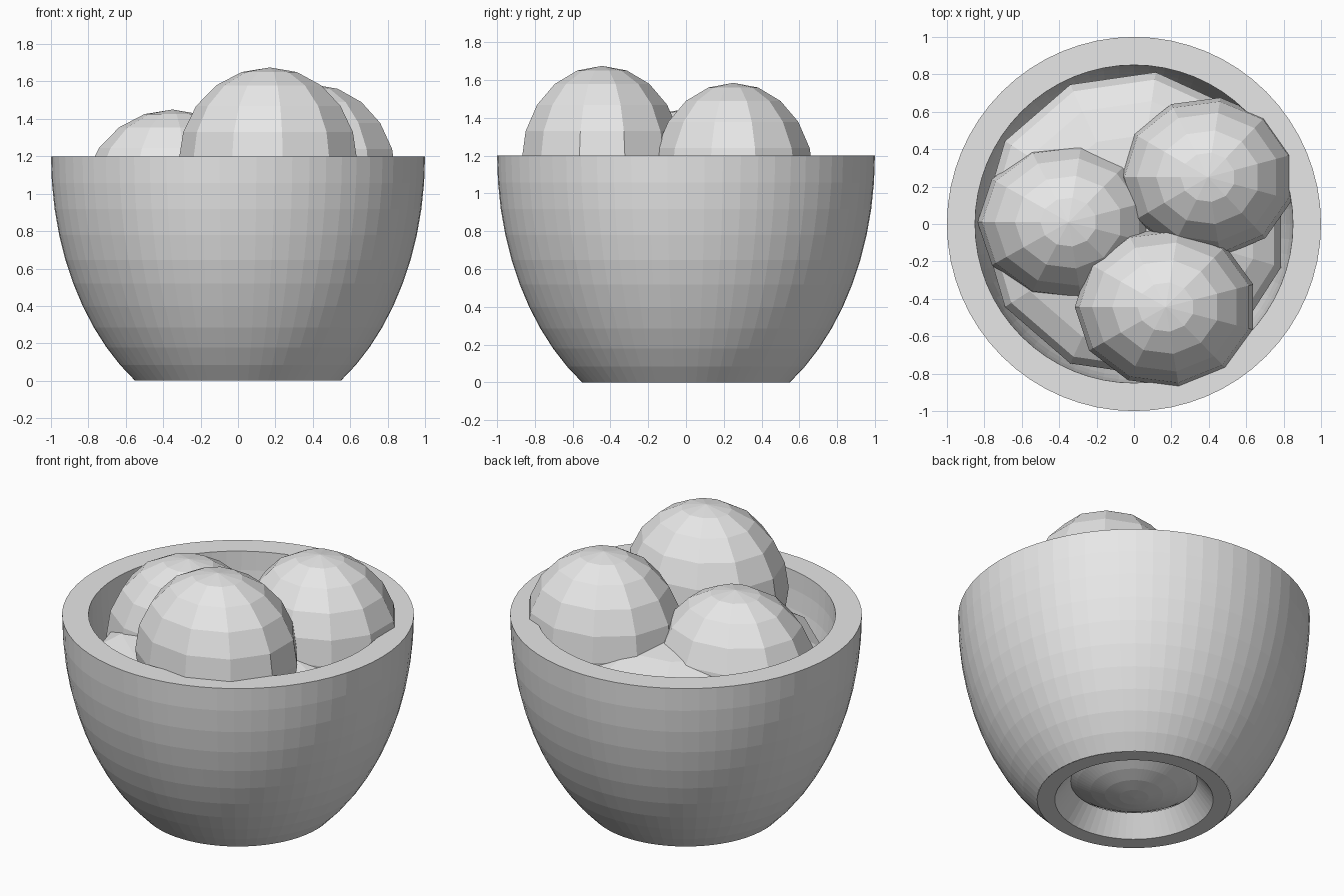
import bpy, bmesh, math
from mathutils import Matrix

if "Cube" in bpy.data.objects:
    bpy.data.objects.remove(bpy.data.objects["Cube"], do_unlink=True)

grey = bpy.data.materials.new("plain_grey")
grey.use_nodes = True
grey.diffuse_color = (0.8, 0.8, 0.8, 1)
grey.node_tree.nodes["Principled BSDF"].inputs["Base Color"].default_value = (0.8, 0.8, 0.8, 1)


def add_object(name, bm):
    mesh = bpy.data.meshes.new(name)
    bm.to_mesh(mesh)
    bm.free()
    mesh.materials.append(grey)
    obj = bpy.data.objects.new(name, mesh)
    bpy.context.collection.objects.link(obj)
    return obj


def arc(radius, depth, start, end, steps):
    """Points on a half ellipse hanging below the rim, angle measured from the rim."""
    angles = [math.radians(start + (end - start) * i / steps) for i in range(steps + 1)]
    return [(radius * math.cos(a), RIM - depth * math.sin(a)) for a in angles]


def lathe(name, profile, sides=64):
    bm = bmesh.new()
    verts = [bm.verts.new((r, 0, z)) for r, z in profile]
    edges = [bm.edges.new(pair) for pair in zip(verts, verts[1:])]
    bmesh.ops.spin(bm, geom=verts + edges, axis=(0, 0, 1), cent=(0, 0, 0),
                   angle=math.tau, steps=sides, use_duplicate=False)
    bmesh.ops.remove_doubles(bm, verts=bm.verts, dist=0.0005)
    bmesh.ops.recalc_face_normals(bm, faces=bm.faces)
    return add_object(name, bm)


def scoop(name, centre, size):
    bm = bmesh.new()
    bmesh.ops.create_uvsphere(bm, u_segments=11, v_segments=10, radius=1)
    # one corner of each ring points to the back
    bm.transform(Matrix.Translation(centre) @ Matrix.Diagonal((*size, 1))
                 @ Matrix.Rotation(math.pi / 2, 4, "Z"))
    return add_object(name, bm)


# Bowl: outer wall, flat rim, rounded inside, and a hollow foot
RIM = 1.2
outer = arc(1.0, 1.437, 56.6, 0, 10)
inner = arc(0.85, 1.19, 0, 90, 16)
lathe("bowl", outer + inner)
lathe("bowl_foot", [(0.36, 0.12), (0.45, 0), (0.55, 0)])

# Three scoops resting on a wide flattened one
scoop("front_scoop", (0.17, -0.444, 1.175), (0.487, 0.43, 0.5))
scoop("right_scoop", (0.395, 0.25, 1.085), (0.47, 0.43, 0.5))
scoop("left_scoop", (-0.35, 0.01, 0.95), (0.487, 0.425, 0.5))
scoop("filling", (0, 0, 0.92), (0.82, 0.82, 0.25))
